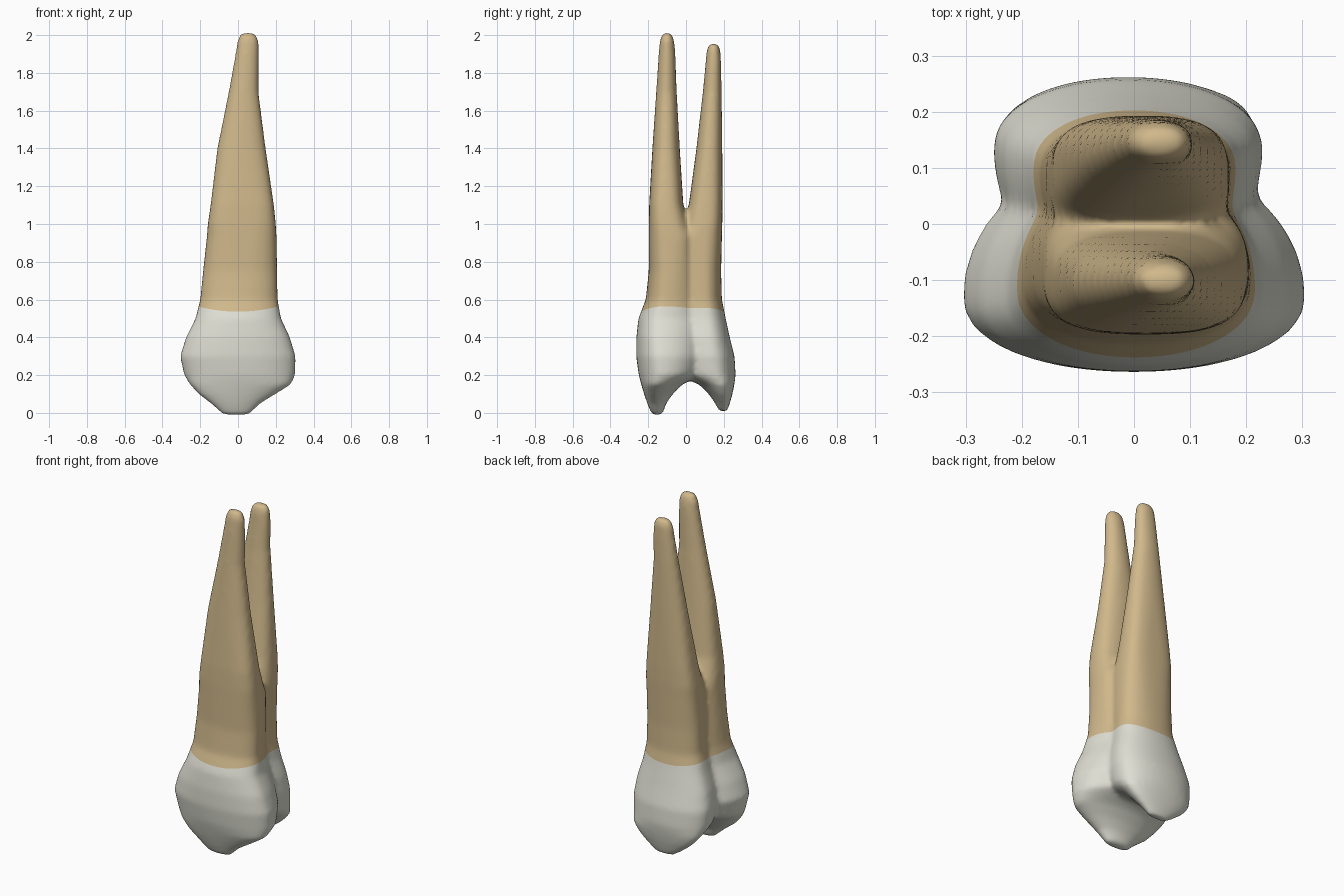
import bpy, bmesh, math
from mathutils import Vector

default = bpy.data.objects.get("Cube")
if default:
    bpy.data.objects.remove(default, do_unlink=True)


def make_material(name, colour):
    mat = bpy.data.materials.new(name)
    mat.use_nodes = True
    mat.diffuse_color = colour
    mat.node_tree.nodes["Principled BSDF"].inputs["Base Color"].default_value = colour
    return mat


enamel = make_material("enamel_ivory", (0.73, 0.73, 0.65, 1))
cementum = make_material("root_tan", (0.63, 0.48, 0.26, 1))


def signed_power(value, power):
    return math.copysign(abs(value) ** power, value)


def bell(z, centre, width):
    return math.exp(-((z - centre) / width) ** 2)


def add_lobe(bm, sections, outward, segments=48):
    """Loft rounded sections given as (z, x min, x max, y min, y max)."""
    rings = []
    for z, x0, x1, y0, y1 in sections:
        # boxier near the fork, widest towards the outer side in the crown
        power = 2 / (2.1 + 0.8 * bell(z, 1.05, 0.3))
        widest = (y0 + y1) / 2 + outward * 0.18 * (y1 - y0) * bell(z, 0.45, 0.45)
        ring = []
        for i in range(segments):
            a = math.tau * i / segments
            x = (x0 + x1) / 2 + (x1 - x0) / 2 * signed_power(math.cos(a), power)
            reach = y1 - widest if math.sin(a) > 0 else widest - y0
            y = widest + reach * signed_power(math.sin(a), power)
            ring.append(bm.verts.new((x, y, z)))
        rings.append(ring)
    for low, high in zip(rings, rings[1:]):
        for i in range(segments):
            j = (i + 1) % segments
            bm.faces.new((low[i], low[j], high[j], high[i]))
    bm.faces.new(rings[0][::-1])
    bm.faces.new(rings[-1])


# Front cusp, trunk half and front root
front_lobe = [
    (-0.01, -0.08, 0.06, -0.18, -0.125),
    (0.05, -0.145, 0.12, -0.205, -0.105),
    (0.1, -0.21, 0.2, -0.222, -0.07),
    (0.15, -0.255, 0.28, -0.237, -0.02),
    (0.2, -0.285, 0.303, -0.25, 0.08),
    (0.3, -0.307, 0.305, -0.264, 0.12),
    (0.4, -0.275, 0.275, -0.263, 0.12),
    (0.5, -0.225, 0.228, -0.252, 0.11),
    (0.6, -0.20, 0.21, -0.213, 0.09),
    (0.75, -0.185, 0.207, -0.197, 0.07),
    (0.93, -0.165, 0.204, -0.197, 0.05),
    (1, -0.16, 0.2, -0.197, 0.015),
    (1.1, -0.145, 0.19, -0.195, -0.014),
    (1.4, -0.11, 0.147, -0.178, -0.033),
    (1.7, -0.05, 0.109, -0.158, -0.049),
    (1.9, -0.014, 0.109, -0.145, -0.056),
    (1.97, -0.004, 0.109, -0.139, -0.062),
    (2.012, 0.015, 0.092, -0.124, -0.078),
]
# Back cusp, trunk half and back root
back_lobe = [
    (0.01, -0.06, 0.06, 0.175, 0.218),
    (0.05, -0.12, 0.11, 0.155, 0.232),
    (0.1, -0.18, 0.17, 0.12, 0.246),
    (0.15, -0.22, 0.21, 0.07, 0.256),
    (0.2, -0.243, 0.222, -0.05, 0.263),
    (0.3, -0.252, 0.23, -0.1, 0.257),
    (0.4, -0.23, 0.218, -0.11, 0.232),
    (0.5, -0.195, 0.19, -0.1, 0.21),
    (0.6, -0.168, 0.175, -0.09, 0.19),
    (0.75, -0.16, 0.172, -0.07, 0.186),
    (0.93, -0.15, 0.17, -0.045, 0.19),
    (1, -0.145, 0.168, -0.01, 0.192),
    (1.1, -0.13, 0.16, 0.015, 0.193),
    (1.4, -0.09, 0.135, 0.055, 0.192),
    (1.7, -0.045, 0.107, 0.089, 0.189),
    (1.85, -0.022, 0.107, 0.103, 0.186),
    (1.92, -0.012, 0.102, 0.109, 0.182),
    (1.955, 0.008, 0.088, 0.123, 0.17),
]

bm = bmesh.new()
add_lobe(bm, front_lobe, -1)
add_lobe(bm, back_lobe, 1)
mesh = bpy.data.meshes.new("tooth_lobes")
bm.to_mesh(mesh)
bm.free()
tooth = bpy.data.objects.new("tooth", mesh)
bpy.context.collection.objects.link(tooth)

# Fuse both lobes into one smooth skin
remesh = tooth.modifiers.new("fuse", 'REMESH')
remesh.mode = 'VOXEL'
remesh.voxel_size = 0.012
smooth = tooth.modifiers.new("soften", 'SMOOTH')
smooth.factor = 0.5
smooth.iterations = 12
graph = bpy.context.evaluated_depsgraph_get()
fused = bpy.data.meshes.new_from_object(tooth.evaluated_get(graph))
tooth.modifiers.clear()
tooth.data = fused
bpy.data.meshes.remove(mesh)
fused.name = "tooth"
fused.materials.clear()
fused.materials.append(enamel)
fused.materials.append(cementum)

# Cut the gum line, which rises towards the sides, and colour the roots above it
bm = bmesh.new()
bm.from_mesh(fused)


def gum_rise(co):
    return 0.6 * co.x * co.x


for v in bm.verts:
    v.co.z -= gum_rise(v.co)
gum_line = 0.536
bmesh.ops.bisect_plane(bm, geom=bm.verts[:] + bm.edges[:] + bm.faces[:],
                       plane_co=Vector((0, 0, gum_line)), plane_no=Vector((0, 0, 1)))
for face in bm.faces:
    face.material_index = int(face.calc_center_median().z > gum_line)
    face.smooth = True
for v in bm.verts:
    v.co.z += gum_rise(v.co)
bm.to_mesh(fused)
bm.free()
